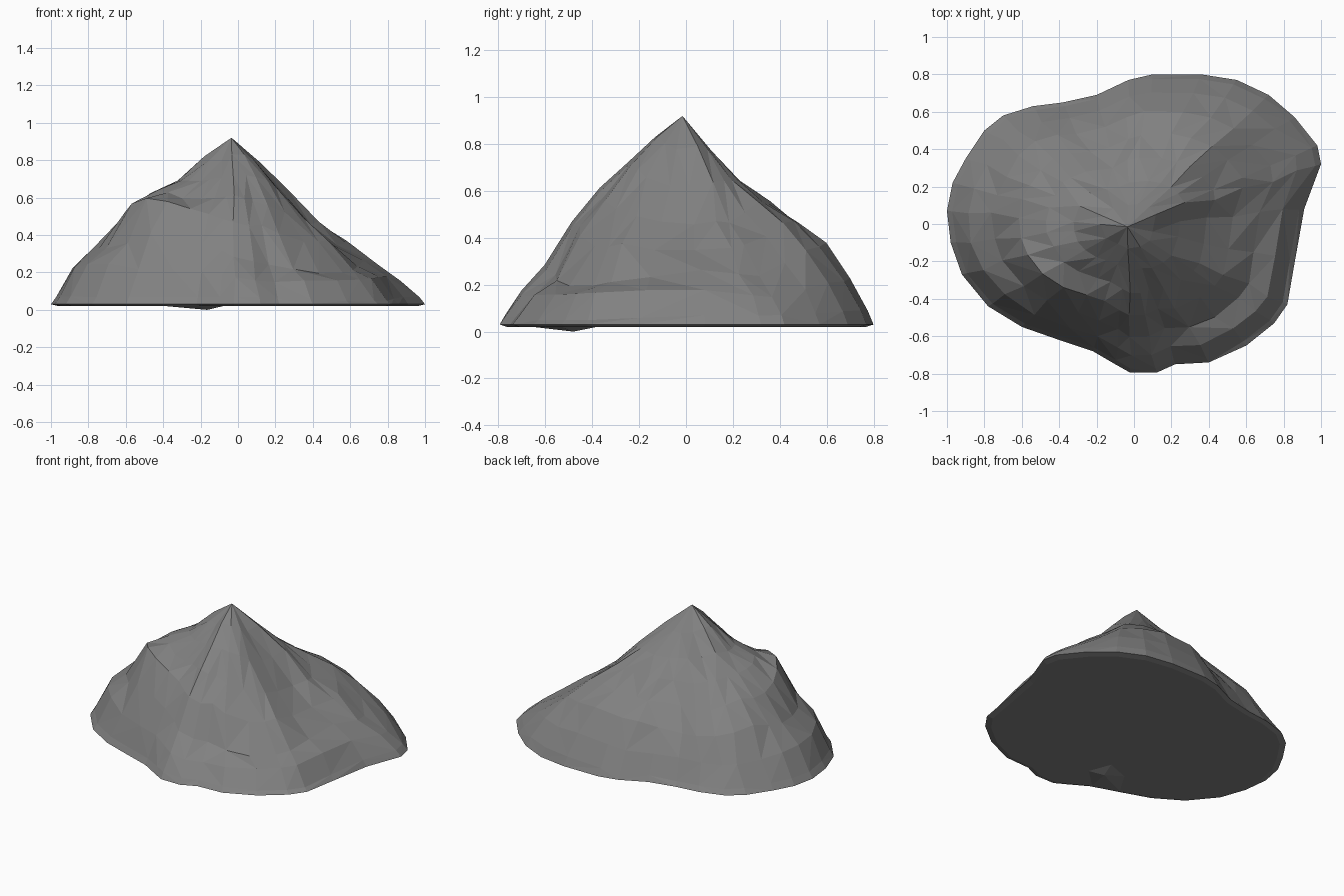
import bpy, bmesh, math, random

if "Cube" in bpy.data.objects:
    bpy.data.objects.remove(bpy.data.objects["Cube"])

random.seed(11)
PEAK = (-0.035, -0.015, 0.92)

# footprint seen from above
outline = [
    (1.0, .32), (.98, .42), (.86, .57), (.72, .69), (.55, .77), (.36, .80), (.10, .80), (-.03, .77),
    (-.20, .69), (-.38, .65), (-.54, .63), (-.70, .58), (-.80, .50), (-.90, .35), (-.97, .22), (-1.0, .07),
    (-.98, -.10), (-.92, -.27), (-.78, -.44), (-.60, -.55), (-.40, -.62), (-.22, -.68), (-.10, -.75),
    (-.02, -.795), (.12, -.795), (.22, -.75), (.40, -.74), (.60, -.65), (.75, -.53), (.82, -.43),
    (.86, -.20), (.91, .08)]

# slope profiles: heights at each fraction of the way out, every 22.5 degrees from +x
steps = [.15, .30, .45, .60, .75, .88, .97]
slopes = [
    (.77, .61, .45, .34, .26, .18, .07), (.79, .64, .47, .36, .24, .14, .07),
    (.78, .65, .56, .47, .36, .21, .09), (.77, .64, .55, .46, .38, .24, .09),
    (.77, .65, .56, .45, .35, .19, .07), (.77, .65, .54, .43, .31, .18, .06),
    (.80, .69, .57, .45, .33, .18, .06), (.82, .70, .60, .50, .38, .20, .07),
    (.82, .69, .62, .50, .32, .22, .07), (.81, .69, .64, .60, .34, .25, .07),
    (.79, .69, .60, .57, .42, .22, .07), (.81, .70, .60, .53, .38, .22, .07),
    (.83, .72, .61, .47, .29, .18, .07), (.84, .72, .59, .44, .23, .15, .06),
    (.82, .69, .52, .36, .20, .15, .05), (.79, .63, .48, .37, .21, .16, .05)]


def height(angle, i):
    a = (angle / (2 * math.pi) * 16) % 16
    k = int(a) % 16
    f = a - int(a)
    return slopes[k][i] * (1 - f) + slopes[(k + 1) % 16][i] * f


def ring_point(x, y, t, z):
    return bm.verts.new((PEAK[0] + (x - PEAK[0]) * t, PEAK[1] + (y - PEAK[1]) * t, z))


def bridge(inner, outer):
    n = len(inner)
    for j in range(n):
        k = (j + 1) % n
        if random.random() < .5:
            bm.faces.new((inner[j], outer[j], outer[k]))
            bm.faces.new((inner[j], outer[k], inner[k]))
        else:
            bm.faces.new((inner[j], outer[j], inner[k]))
            bm.faces.new((inner[k], outer[j], outer[k]))


bm = bmesh.new()
n = len(outline)
rings = []

# craggy slopes, lightly jittered into irregular facets
for i, t in enumerate(steps):
    ring = []
    for x, y in outline:
        a = math.atan2(y - PEAK[1], x - PEAK[0])
        amount = .008 if .4 < t < .95 else .002
        v = ring_point(x, y, t + random.uniform(-amount, amount),
                       height(a, i) + random.uniform(-amount, amount))
        tangent = random.uniform(-.02, .02) * t if t < .95 else 0
        v.co.x -= math.sin(a) * tangent
        v.co.y += math.cos(a) * tangent
        ring.append(v)
    rings.append(ring)

# base rim and underside with a small low spot at the front left
rings.append([ring_point(x, y, 1, .03) for x, y in outline])
rings.append([ring_point(x, y, .96, .02) for x, y in outline])
rings.append([ring_point(x, y, .70, 0 if y < -.65 and -.35 < x < -.15 else .02) for x, y in outline])
rings.append([ring_point(x, y, .55, .02) for x, y in outline])

top = bm.verts.new(PEAK)
for j in range(n):
    bm.faces.new((top, rings[0][j], rings[0][(j + 1) % n]))
for inner, outer in zip(rings, rings[1:]):
    bridge(inner, outer)
bm.faces.new(rings[-1])
bmesh.ops.recalc_face_normals(bm, faces=bm.faces)

# merge the crowded vertices near the summit into broader facets
for ring, gap in ((rings[0], .05), (rings[1], .05), (rings[2], .045)):
    bmesh.ops.remove_doubles(bm, verts=[v for v in ring if v.is_valid], dist=gap)

mesh = bpy.data.meshes.new("rock")
bm.to_mesh(mesh)
bm.free()
rock = bpy.data.objects.new("rock", mesh)
bpy.context.collection.objects.link(rock)

# dark grey stone
stone = bpy.data.materials.new("stone")
stone.diffuse_color = (.22, .22, .22, 1)
stone.use_nodes = True
stone.node_tree.nodes["Principled BSDF"].inputs["Base Color"].default_value = stone.diffuse_color
mesh.materials.append(stone)
